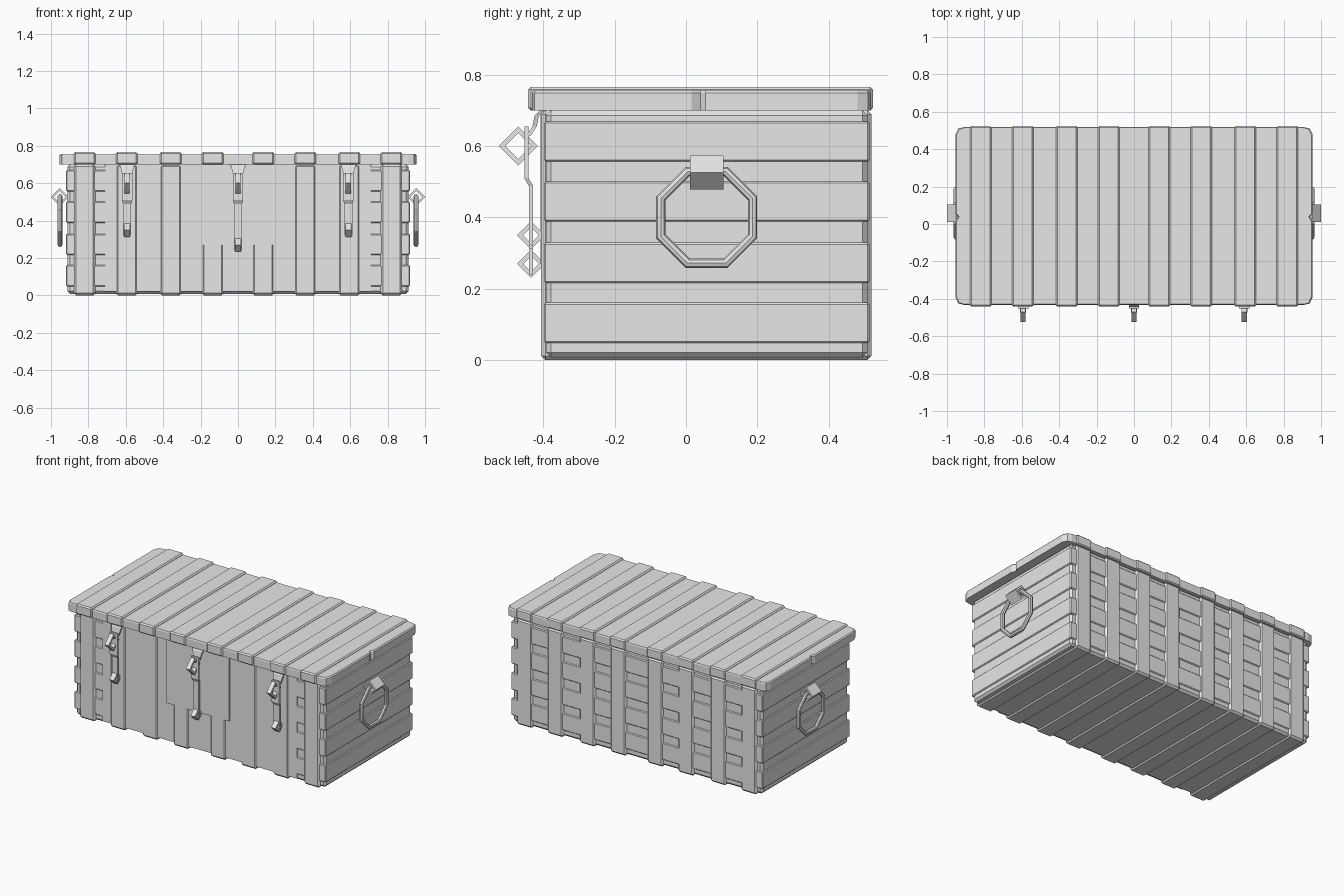
import bpy, bmesh, math
from mathutils import Vector

if "Cube" in bpy.data.objects:
    bpy.data.objects.remove(bpy.data.objects["Cube"])

grey = bpy.data.materials.new("plain grey")
grey.diffuse_color = (0.8, 0.8, 0.8, 1)
grey.use_nodes = True
grey.node_tree.nodes["Principled BSDF"].inputs["Base Color"].default_value = grey.diffuse_color


def finish(name, bm, smooth=False):
    bmesh.ops.recalc_face_normals(bm, faces=bm.faces[:])
    me = bpy.data.meshes.new(name)
    bm.to_mesh(me)
    bm.free()
    me.materials.append(grey)
    ob = bpy.data.objects.new(name, me)
    bpy.context.collection.objects.link(ob)
    if smooth:
        bpy.context.view_layer.objects.active = ob
        ob.select_set(True)
        bpy.ops.object.shade_smooth_by_angle(angle=math.radians(35))
        ob.select_set(False)
    return ob


def box(name, x, y, z, bevel=0.0):
    """Box from (min, max) ranges with chamfered edges."""
    bm = bmesh.new()
    bmesh.ops.create_cube(bm, size=1)
    for v in bm.verts:
        v.co = [r[0] if c < 0 else r[1] for c, r in zip(v.co, (x, y, z))]
    if bevel:
        bmesh.ops.bevel(bm, geom=bm.edges[:], offset=bevel, segments=1,
                        affect='EDGES')
    return finish(name, bm)


def sweep(name, sections, closed, smooth=False):
    """Skin a row of equal cross-sections, closed into a loop or capped."""
    bm = bmesh.new()
    rows = [[bm.verts.new(p) for p in s] for s in sections]
    n = len(rows[0])
    for i in range(len(rows) - (0 if closed else 1)):
        a, b = rows[i], rows[(i + 1) % len(rows)]
        for k in range(n):
            bm.faces.new((a[k], a[(k + 1) % n], b[(k + 1) % n], b[k]))
    if not closed:
        bm.faces.new(rows[0])
        bm.faces.new(rows[-1])
    return finish(name, bm, smooth)


def diamond(name, centre, axis, radius, wall, half):
    """Hollow diamond loop, its hole running along axis (0 = x, 1 = y)."""
    sections = []
    for i in range(4):
        a = i * math.pi / 2
        s = []
        for r, w in ((radius, -half), (radius, half),
                     (radius - wall, half), (radius - wall, -half)):
            p = Vector(centre)
            p[axis] += w
            p[1 - axis] += r * math.cos(a)
            p.z += r * math.sin(a)
            s.append(p)
        sections.append(s)
    return sweep(name, sections, True)


def strap(name, x, path, t=0.006):
    """Flat metal strip following (y, z, half width) points."""
    return sweep(name, [[(x - w, y - t, z), (x + w, y - t, z),
                         (x + w, y + t, z), (x - w, y + t, z)]
                        for y, z, w in path], False)


# Body core with horizontal planks showing on the ends and in the back gaps
box("body_core", (-0.912, 0.912), (-0.392, 0.508), (0.008, 0.70), 0.014)
for i, z in enumerate((0.048, 0.216, 0.388, 0.556)):
    box(f"end_plank_{i}", (-0.919, 0.919), (-0.398, 0.514),
        (z, z + 0.113), 0.005)
box("front_board", (-0.71, 0.71), (-0.400, -0.38), (0.02, 0.70))
box("centre_panel", (-0.24, 0.22), (-0.408, -0.38), (0.27, 0.70))

# Vertical ribs round the body
ribs = [s * c for c in (0.135, 0.36, 0.595, 0.82) for s in (-1, 1)]
for i, c in enumerate(ribs):
    box(f"body_rib_{i}", (c - 0.058, c + 0.058), (-0.406, 0.520),
        (0.0, 0.70), 0.012)

# Lid with cut corners and a small notch above each handle
half = [(0.91, -0.432), (0.94, -0.425), (0.955, -0.39), (0.955, 0.015),
        (0.940, 0.04), (0.955, 0.055), (0.955, 0.48), (0.94, 0.51),
        (0.91, 0.518)]
outline = half + [(-x, y) for x, y in reversed(half)]
sweep("lid", [[(x * k, 0.043 + (y - 0.043) * k, z) for x, y in outline]
              for z, k in ((0.70, 1), (0.749, 1), (0.756, 0.993))], False)
for i, c in enumerate(ribs):
    box(f"lid_rib_{i}", (c - 0.058, c + 0.058), (-0.442, 0.524),
        (0.699, 0.766), 0.008)

# Front latches, the middle one longer
for i, x in enumerate((-0.593, 0.0, 0.59)):
    low = 0.27 if i == 1 else 0.35
    strap(f"latch_hinge_{i}", x, [(-0.402, 0.702, 0.042),
                                  (-0.418, 0.685, 0.036),
                                  (-0.424, 0.655, 0.028),
                                  (-0.440, 0.630, 0.028)])
    strap(f"latch_strap_{i}", x, [(-0.447, 0.655, 0.028),
                                  (-0.447, 0.51, 0.028),
                                  (-0.434, 0.488, 0.021),
                                  (-0.434, low - 0.03, 0.021)])
    diamond(f"latch_loop_{i}", (x, -0.470, 0.60), 0, 0.055, 0.019, 0.014)
    diamond(f"latch_catch_{i}", (x, -0.434, low), 0, 0.039, 0.017, 0.016)

# End handles: octagonal ring hung from a diamond bracket
for side, s in (("left", -1), ("right", 1)):
    ring = []
    for i in range(8):
        a = math.pi / 8 + i * math.pi / 4
        sec = []
        for k in range(8):
            b = k * math.pi / 4
            r = 0.139 + 0.014 * math.cos(b)
            sec.append((s * (0.952 + 0.013 * math.sin(b)),
                        0.058 + r * math.cos(a), 0.40 + r * math.sin(a)))
        ring.append(sec)
    sweep(f"{side}_handle_ring", ring, True, True)
    diamond(f"{side}_handle_bracket", (s * 0.952, 0.058, 0.526), 1,
            0.048, 0.016, 0.047)
